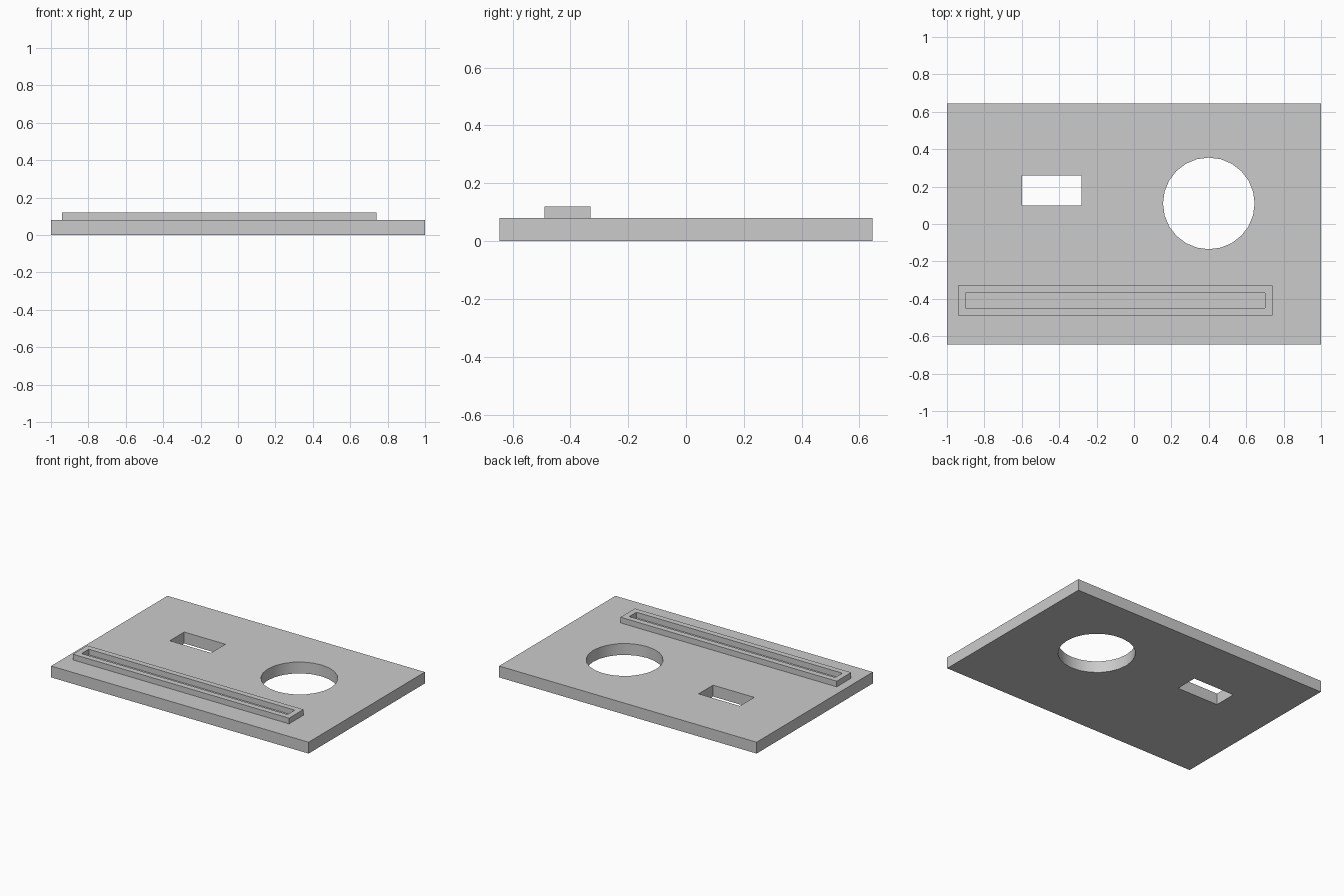
import bpy, bmesh, math

if "Cube" in bpy.data.objects:
    bpy.data.objects.remove(bpy.data.objects["Cube"], do_unlink=True)

grey = bpy.data.materials.new("light_grey")
grey.use_nodes = True
colour = (0.6, 0.6, 0.6, 1)
grey.diffuse_color = colour
grey.node_tree.nodes["Principled BSDF"].inputs["Base Color"].default_value = colour


def rectangle(x0, x1, y0, y1):
    return [(x0, y0), (x1, y0), (x1, y1), (x0, y1)]


def circle(cx, cy, radius, sides):
    return [(cx + radius * math.cos(math.tau * i / sides),
             cy + radius * math.sin(math.tau * i / sides)) for i in range(sides)]


def pierced_slab(name, outline, holes, z0, z1):
    """Extrude a flat outline with openings into a closed solid."""
    curve = bpy.data.curves.new(name, "CURVE")
    curve.dimensions = "2D"
    curve.fill_mode = "BOTH"
    curve.extrude = (z1 - z0) / 2
    for loop in [outline] + holes:
        spline = curve.splines.new("POLY")
        spline.points.add(len(loop) - 1)
        for point, (x, y) in zip(spline.points, loop):
            point.co = (x, y, 0, 1)
        spline.use_cyclic_u = True
    obj = bpy.data.objects.new(name, curve)
    bpy.context.collection.objects.link(obj)
    bpy.ops.object.select_all(action="DESELECT")
    obj.select_set(True)
    bpy.context.view_layer.objects.active = obj
    bpy.ops.object.convert(target="MESH")
    obj = bpy.context.object

    # Weld caps to walls, set the height and face everything outward
    bm = bmesh.new()
    bm.from_mesh(obj.data)
    bmesh.ops.remove_doubles(bm, verts=bm.verts, dist=0.0005)
    bmesh.ops.translate(bm, verts=bm.verts, vec=(0, 0, (z0 + z1) / 2))
    bmesh.ops.recalc_face_normals(bm, faces=bm.faces)
    bm.to_mesh(obj.data)
    bm.free()
    obj.data.materials.clear()
    obj.data.materials.append(grey)
    bpy.ops.object.shade_smooth_by_angle(angle=math.radians(30))
    return obj


# Base plate with a round and a rectangular opening
pierced_slab("base_plate", rectangle(-1, 1, -0.645, 0.645),
             [circle(0.4, 0.11, 0.245, 24), rectangle(-0.6, -0.28, 0.1, 0.26)],
             0, 0.08)

# Raised rim forming a long shallow tray
pierced_slab("tray_rim", rectangle(-0.94, 0.74, -0.49, -0.33),
             [rectangle(-0.9, 0.7, -0.45, -0.37)], 0.08, 0.12)
